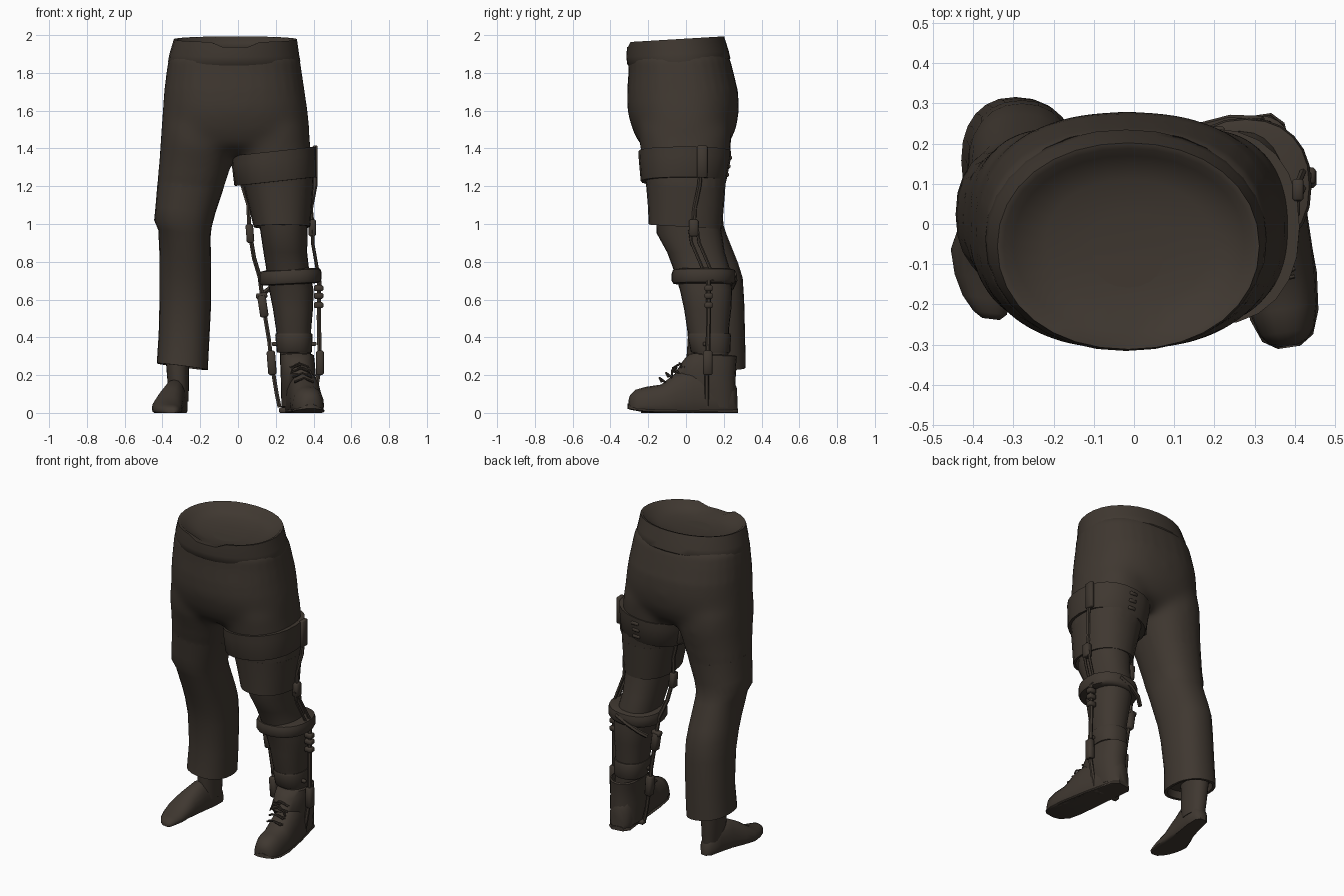
import bpy, bmesh, math
from mathutils import Vector

mat = bpy.data.materials.new("dark brown")
mat.diffuse_color = (0.05, 0.039, 0.03, 1)


def finish(name, bm):
    bmesh.ops.recalc_face_normals(bm, faces=bm.faces)
    me = bpy.data.meshes.new(name)
    bm.to_mesh(me)
    bm.free()
    me.materials.append(mat)
    ob = bpy.data.objects.new(name, me)
    bpy.context.collection.objects.link(ob)
    return ob


def skin(name, rings):
    """Closed surface through rings of points."""
    bm = bmesh.new()
    rows = [[bm.verts.new(p) for p in r] for r in rings]
    n = len(rows[0])
    for a, b in zip(rows, rows[1:]):
        for i in range(n):
            j = (i + 1) % n
            bm.faces.new((a[i], a[j], b[j], b[i]))
    bm.faces.new(rows[0])
    bm.faces.new(rows[-1])
    return finish(name, bm)


def loft(name, levels, sx=0, sy=0, n=24, p=0.88):
    """Levels are (z, x min, x max, y min, y max); sx, sy tilt every ring."""
    rings = []
    for z, x0, x1, y0, y1 in levels:
        ring = []
        for i in range(n):
            t = 2 * math.pi * i / n
            c, s = math.cos(t), math.sin(t)
            dx = math.copysign(abs(c) ** p, c) * (x1 - x0) / 2
            dy = math.copysign(abs(s) ** p, s) * (y1 - y0) / 2
            ring.append(((x0 + x1) / 2 + dx, (y0 + y1) / 2 + dy, z + sx * dx + sy * dy))
        rings.append(ring)
    return skin(name, rings)


def foot(name, heel, toe, stations, lift=0.0, n=20):
    """Stations are (fraction heel to toe, half width, height, side shift)."""
    a, b = Vector(heel), Vector(toe)
    side = Vector((-(b - a).y, (b - a).x)).normalized()
    rings = []
    for f, w, h, *off in stations:
        c = a.lerp(b, f) + side * sum(off)
        up = lift * max(0, (f - .7) / .3) ** 2
        ring = []
        for i in range(n):
            t = 2 * math.pi * i / n
            q = c + side * w * math.copysign(abs(math.cos(t)) ** 0.8, math.cos(t))
            ring.append((q.x, q.y, max(up, h * (0.3 + 0.7 * math.sin(t)))))
        rings.append(ring)
    return skin(name, rings)


def tube(name, pts, r):
    cu = bpy.data.curves.new(name, 'CURVE')
    cu.dimensions = '3D'
    cu.bevel_depth, cu.bevel_resolution, cu.use_fill_caps = r, 1, True
    sp = cu.splines.new('POLY')
    sp.points.add(len(pts) - 1)
    for q, v in zip(sp.points, pts):
        q.co = (*v, 1)
    cu.materials.append(mat)
    ob = bpy.data.objects.new(name, cu)
    bpy.context.collection.objects.link(ob)
    bpy.ops.object.select_all(action='DESELECT')
    ob.select_set(True)
    bpy.context.view_layer.objects.active = ob
    bpy.ops.object.convert(target='MESH')


def box(name, loc, size, rot=0.0):
    bm = bmesh.new()
    bmesh.ops.create_cube(bm, size=1)
    for v in bm.verts:
        v.co = Vector((v.co.x * size[0], v.co.y * size[1], v.co.z * size[2]))
    bmesh.ops.bevel(bm, geom=bm.edges[:], offset=min(size) * 0.2, segments=1, affect='EDGES')
    ob = finish(name, bm)
    ob.location = loc
    ob.rotation_euler = (0, rot, 0)


# trousers: seat and thighs blended into one skin, crisp lower legs below
seat = loft("trouser_seat", [
    (1.37, -.3, .27, -.17, .16), (1.42, -.38, .35, -.245, .225), (1.5, -.407, .38, -.285, .265),
    (1.6, -.4, .37, -.312, .282), (1.7, -.391, .353, -.312, .276), (1.8, -.379, .338, -.305, .252),
    (1.87, -.368, .328, -.303, .234), (1.91, -.34, .3, -.285, .21)], n=32, p=.86)
long_rings = [
    (1.65, -.33, -.06, -.2, .2), (1.5, -.403, -.02, -.255, .24), (1.4, -.412, -.015, -.245, .24),
    (1.3, -.418, -.048, -.21, .22), (1.2, -.426, -.08, -.18, .205), (1.07, -.437, -.122, -.16, .195),
    (1.0, -.444, -.14, -.15, .198), (.95, -.422, -.145, -.13, .215), (.8, -.415, -.143, -.075, .275),
    (.72, -.415, -.142, -.045, .3), (.6, -.415, -.142, -.012, .308), (.4, -.42, -.152, .01, .313),
    (.245, -.43, -.16, .0, .316), (.245, -.412, -.178, .02, .298), (.29, -.405, -.185, .03, .29)]
short_rings = [
    (1.65, .04, .3, -.2, .2), (1.5, -.0, .375, -.255, .24), (1.4, -.03, .386, -.245, .235),
    (1.3, .0, .395, -.23, .22), (1.2, .03, .4, -.212, .208), (1.1, .055, .392, -.203, .2),
    (.985, .083, .382, -.197, .19), (.985, .098, .37, -.18, .175), (1.02, .11, .36, -.165, .16)]
for name, rings, sx, sy in (("long_leg", long_rings, -.13, -.03), ("short_leg", short_rings, 0, -.06)):
    leg = loft(name, rings, sx, sy)
    loft("trouser_" + name, rings[4:], sx, sy)
    bpy.context.view_layer.objects.active = seat
    mod = seat.modifiers.new("join", 'BOOLEAN')
    mod.operation, mod.solver, mod.object = 'UNION', 'EXACT', leg
    bpy.ops.object.modifier_apply(modifier=mod.name)
    bpy.data.objects.remove(leg)
mod = seat.modifiers.new("blend", 'REMESH')
mod.mode, mod.voxel_size = 'VOXEL', 0.014
bpy.ops.object.modifier_apply(modifier=mod.name)
bm = bmesh.new()
bm.from_mesh(seat.data)
for k in range(28):
    vs = [v for v in bm.verts if k < 2 or 1.25 + .004 * k < v.co.z < 1.72 - .004 * k]
    bmesh.ops.smooth_vert(bm, verts=vs, factor=.5, use_axis_x=True, use_axis_y=True, use_axis_z=True)
bmesh.ops.bisect_plane(bm, geom=bm.verts[:] + bm.edges[:] + bm.faces[:], plane_co=(0, 0, 1.15),
                       plane_no=(0, 0, 1), clear_inner=True)
bm.to_mesh(seat.data)
bm.free()
if not seat.data.materials:
    seat.data.materials.append(mat)

# waistband with a shallow hollow and a small notch at the front
waistband = loft("waistband", [
    (1.84, -.365, .325, -.29, .22), (1.862, -.37, .33, -.311, .235), (1.9, -.363, .323, -.316, .226),
    (1.978, -.34, .312, -.312, .202), (1.975, -.325, .297, -.295, .188), (1.945, -.3, .275, -.27, .17),
    (1.922, -.22, .19, -.2, .11), (1.912, -.11, .08, -.12, .03)], sy=.06, n=32, p=.95)
for v in waistband.data.vertices:
    if v.co.z > 1.945 and v.co.y < -.25 and abs(v.co.x + .02) < .09:
        v.co.z -= .025

# bare foot
loft("bare_ankle", [(.36, -.385, -.25, .07, .275), (.25, -.38, -.26, .075, .268),
                    (.15, -.372, -.26, .075, .26), (.06, -.362, -.262, .09, .25)])
foot("bare_foot", (-.308, .262), (-.368, -.235), [
    (0, .02, .04), (.05, .045, .1), (.2, .054, .17), (.38, .06, .175, -.008), (.55, .074, .13, -.02),
    (.68, .082, .085, -.026), (.8, .076, .058, -.015), (.9, .06, .045, -.005), (.97, .042, .035, .008),
    (1, .022, .02, .012)])

# braced leg and its boot
loft("braced_leg", [
    (1.1, .1, .37, -.16, .16), (.95, .12, .368, -.155, .19), (.85, .135, .366, -.1, .205),
    (.77, .148, .375, -.07, .23), (.65, .165, .4, -.032, .245), (.55, .185, .397, -.01, .24),
    (.45, .2, .388, .005, .228), (.35, .213, .385, .035, .225), (.2, .25, .39, .06, .22)])
loft("shin_strap", [(.32, .208, .39, .03, .232), (.325, .205, .392, .025, .235),
                    (.41, .197, .395, .008, .238), (.42, .2, .392, .012, .234)])
loft("boot_shaft", [
    (.03, .23, .39, .04, .266), (.12, .228, .405, -.0, .264), (.2, .226, .412, -.06, .262),
    (.27, .223, .406, -.015, .266), (.305, .222, .402, .015, .27), (.31, .232, .392, .035, .26),
    (.27, .24, .385, .05, .25)], sy=-.05)
foot("boot", (.3, .266), (.386, -.303), [
    (0, .04, .14), (.05, .068, .2), (.2, .078, .23), (.42, .086, .235, .008), (.58, .086, .205, .008),
    (.7, .088, .15, .004), (.84, .084, .138), (.94, .068, .122), (.985, .046, .095), (1, .022, .07)], .022)
foot("sole", (.3, .27), (.386, -.307), [
    (0, .042, .026), (.05, .071, .026), (.4, .084, .026, .006), (.7, .092, .026, .004), (.86, .086, .032),
    (.96, .064, .042), (1, .028, .05)], .022)

# boot laces
for i in range(4):
    y, z = -.035 - .035 * i, .255 - .026 * i
    x = .325 + .008 * i
    for s in (-1, 1):
        tube("lace", [(x - .05 * s, y + .03, z - .015), (x, y, z + .008),
                      (x + .05 * s, y + .01, z - .012)], .006)
tube("lace_bow", [(.33, -.04, .255), (.29, -.065, .24), (.28, -.075, .21), (.33, -.05, .24),
                  (.38, -.075, .225), (.39, -.075, .2)], .006)

# thigh and knee cuffs
loft("thigh_cuff", [
    (1.225, .01, .395, -.222, .2), (1.225, -.015, .41, -.238, .21), (1.23, -.02, .412, -.24, .214),
    (1.34, -.033, .412, -.25, .236), (1.385, -.035, .412, -.252, .238), (1.385, -.01, .395, -.23, .22)],
     sx=.11)
loft("knee_cuff", [
    (.68, .15, .41, -.04, .24), (.685, .12, .435, -.068, .255), (.7, .112, .442, -.076, .264),
    (.735, .112, .442, -.076, .264), (.755, .12, .436, -.07, .26), (.762, .15, .41, -.04, .24)], sx=.05)
tube("knee_strap_tail", [(.32, .255, .735), (.24, .258, .7), (.17, .24, .66), (.13, .21, .63)], .014)
for i in range(3):
    box("thigh_cuff_buckle", (.2, .217 + .008 * i, 1.26 + .045 * i), (.05, .02, .02))

# outer brace bar
box("outer_cuff_bracket", (.408, .085, 1.33), (.028, .055, .17))
tube("outer_bar_upper", [(.41, .08, 1.3), (.408, .07, 1.2), (.385, .045, 1.08), (.395, .04, .97)], .012)
box("outer_knee_joint", (.393, .04, .98), (.04, .05, .09))
for d in (-.02, .02):
    tube("outer_bar_middle", [(.397, .04 + d, .97), (.395, .05 + d, .9), (.42, .11 + d, .76),
                              (.43, .12 + d, .7)], .009)
tube("outer_bar_lower", [(.43, .12, .7), (.428, .12, .5), (.432, .115, .3), (.425, .11, .2), (.395, .11, .03)], .013)
for z in (.66, .62, .57):
    box("outer_bar_clamp", (.427, .12, z), (.05, .042, .032))
box("outer_ankle_joint", (.434, .115, .265), (.04, .05, .13))

# inner brace bar
box("inner_cuff_bracket", (-.012, .06, 1.29), (.028, .07, .15), -.1)
tube("inner_bar_upper", [(.0, .06, 1.3), (.025, .06, 1.2), (.055, .05, 1.1), (.06, .04, .95)], .012)
box("inner_knee_joint", (.063, .04, .95), (.04, .05, .1), -.08)
tube("inner_bar_middle", [(.063, .04, .95), (.085, .07, .82), (.115, .11, .72), (.13, .12, .6)], .012)
box("inner_shin_clamp", (.132, .12, .565), (.045, .05, .12), -.15)
box("inner_shin_clamp_knob", (.125, .12, .62), (.06, .04, .03), -.15)
tube("inner_bar_lower", [(.135, .12, .56), (.165, .12, .38), (.18, .115, .25), (.205, .11, .1), (.22, .11, .03)], .012)
box("inner_ankle_joint", (.178, .115, .265), (.045, .05, .13), -.08)

# shin strap pins and boot stirrup
for x in (.2, .395):
    box("shin_strap_pin", (x, .1, .365), (.04, .02, .02))
box("boot_stirrup", (.308, .11, .014), (.18, .04, .028))

# shading
bpy.ops.object.select_all(action='DESELECT')
for ob in bpy.context.collection.objects:
    ob.select_set(True)
    bpy.context.view_layer.objects.active = ob
bpy.ops.object.shade_smooth_by_angle(angle=math.radians(45))
